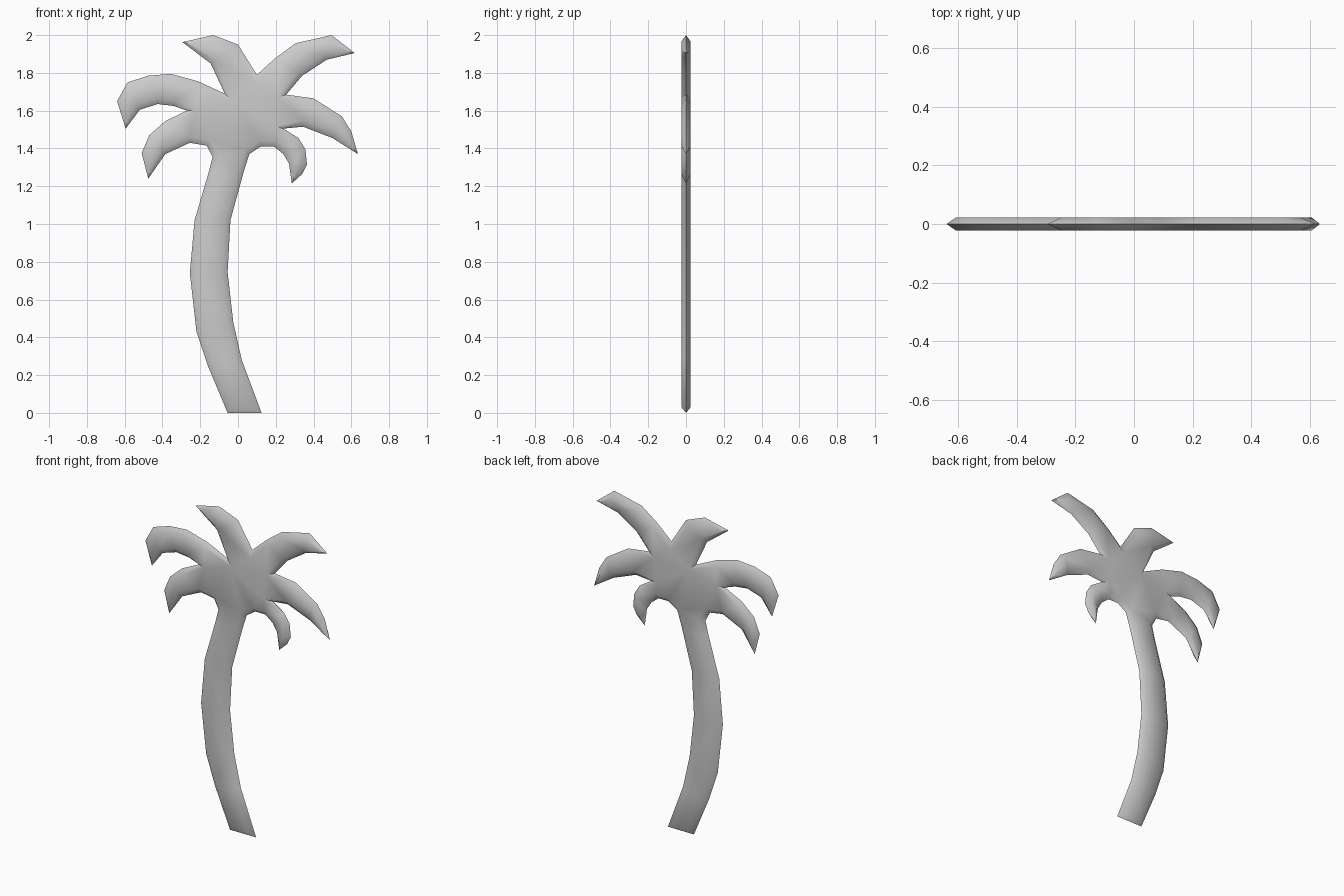
import bpy, bmesh
from mathutils import Vector
from mathutils.geometry import delaunay_2d_cdt

if "Cube" in bpy.data.objects:
    bpy.data.objects.remove(bpy.data.objects["Cube"])

HALF, INSET = 0.0225, 0.03   # half thickness, width of the sloping rim

# Silhouette (x, z), counter-clockwise seen from the front, one piece per part
trunk_right = [(-.055, 0), (.125, 0), (.02, .28), (-.025, .48), (-.055, .745),
               (-.04, 1.02), (.03, 1.275), (.06, 1.37)]
frond_low_right = [(.12, 1.41), (.19, 1.41), (.24, 1.37), (.27, 1.32), (.285, 1.215),
                   (.34, 1.265), (.365, 1.315), (.357, 1.395), (.32, 1.455), (.24, 1.505)]
frond_right = [(.345, 1.515), (.50, 1.455), (.635, 1.37), (.60, 1.49), (.55, 1.57),
               (.40, 1.665), (.255, 1.685)]
frond_top_right = [(.34, 1.785), (.47, 1.87), (.618, 1.905), (.495, 2.0), (.305, 1.957),
                   (.20, 1.88), (.10, 1.79)]
frond_top_left = [(0, 1.95), (-.13, 2.0), (-.295, 1.963), (-.145, 1.85), (-.07, 1.69)]
frond_left = [(-.21, 1.755), (-.355, 1.795), (-.475, 1.785), (-.585, 1.75), (-.64, 1.65),
              (-.595, 1.505), (-.52, 1.605), (-.425, 1.635), (-.34, 1.625), (-.27, 1.60)]
frond_low_left = [(-.385, 1.545), (-.47, 1.47), (-.51, 1.375), (-.475, 1.24),
                  (-.385, 1.37), (-.255, 1.43), (-.165, 1.415), (-.135, 1.355)]
trunk_left = [(-.155, 1.275), (-.23, 1.02), (-.255, .74), (-.22, .43), (-.16, .25)]

outline = [Vector(p) for p in (trunk_right + frond_low_right + frond_right + frond_top_right
                               + frond_top_left + frond_left + frond_low_left + trunk_left)]
n = len(outline)


def inward(i):
    """Point i moved inside the outline, with the mitre limited at sharp tips."""
    p = outline[i]
    a = (p - outline[i - 1]).normalized()
    b = (outline[(i + 1) % n] - p).normalized()
    na, nb = Vector((-a.y, a.x)), Vector((-b.y, b.x))
    m = (na + nb).normalized()
    return p + m * min(INSET / max(m.dot(na), 0.01), INSET * 1.6)


# Inset plate, split into triangles that stay inside its border
inner = [inward(i) for i in range(n)]
points, _, triangles, *_ = delaunay_2d_cdt(inner, [], [list(range(n))], 1, 1e-6)

# Middle edge ring plus a flat plate and sloping rim on each side
bm = bmesh.new()
ring = [bm.verts.new((p.x, 0, p.y)) for p in outline]
for y in (-HALF, HALF):
    plate = [bm.verts.new((p.x, y, p.y)) for p in points]
    for tri in triangles:
        bm.faces.new([plate[k] for k in tri])
    for i in range(n):
        j = (i + 1) % n
        bm.faces.new((ring[i], ring[j], plate[j], plate[i]))
bmesh.ops.recalc_face_normals(bm, faces=bm.faces)

mesh = bpy.data.meshes.new("palm_tree")
bm.to_mesh(mesh)
bm.free()
palm = bpy.data.objects.new("palm_tree", mesh)
bpy.context.collection.objects.link(palm)

# Soft pillow shading on the faces, crisp outer edge
bpy.context.view_layer.objects.active = palm
palm.select_set(True)
bpy.ops.object.shade_smooth_by_angle(angle=1.1)
